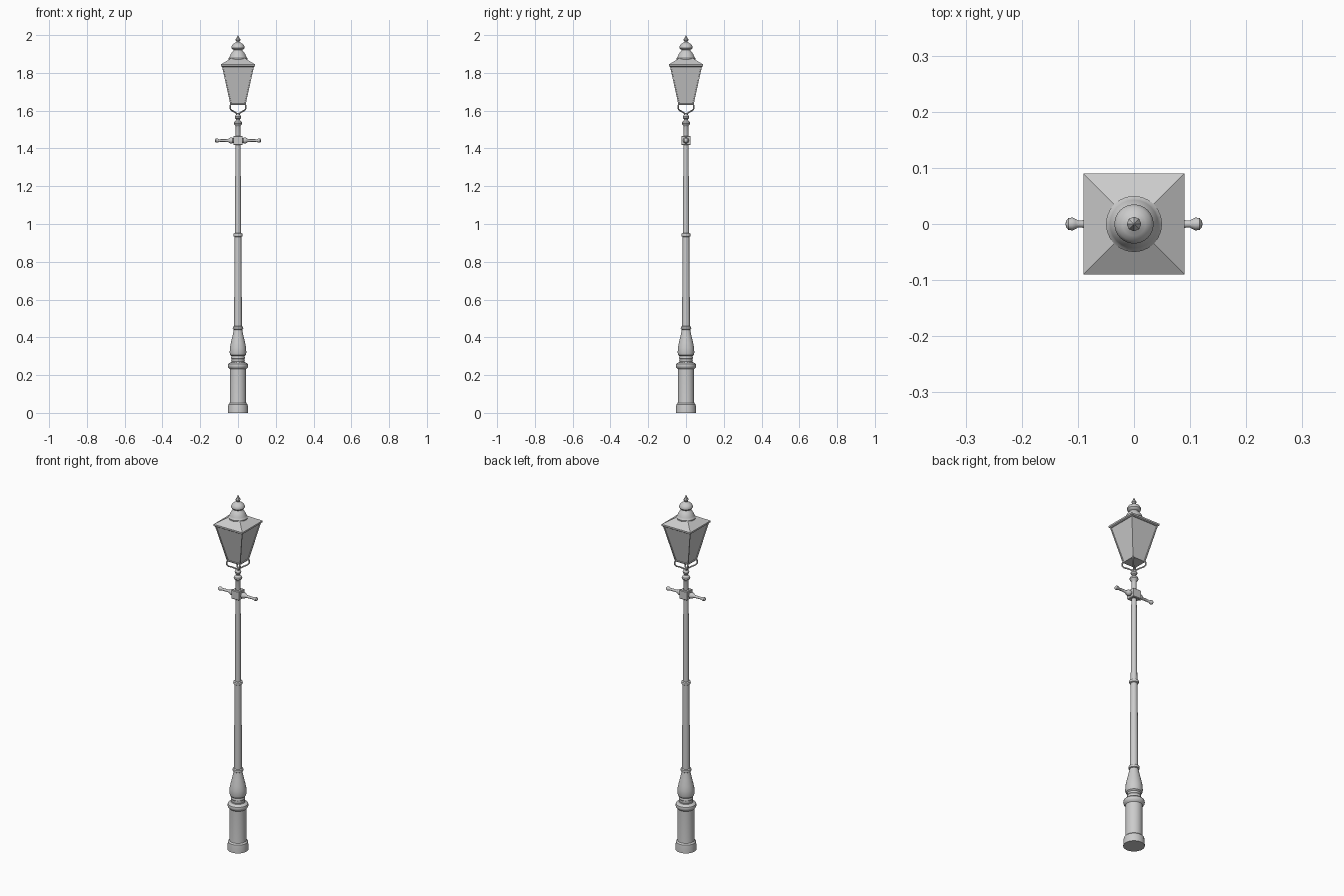
import bpy, bmesh, math
from mathutils import Matrix, Vector

if "Cube" in bpy.data.objects:
    bpy.data.objects.remove(bpy.data.objects["Cube"])


def finish(name, bm, smooth=True):
    bmesh.ops.remove_doubles(bm, verts=bm.verts, dist=1e-6)
    bmesh.ops.recalc_face_normals(bm, faces=bm.faces)
    me = bpy.data.meshes.new(name)
    bm.to_mesh(me)
    bm.free()
    ob = bpy.data.objects.new(name, me)
    bpy.context.collection.objects.link(ob)
    if smooth:
        bpy.ops.object.select_all(action='DESELECT')
        ob.select_set(True)
        bpy.context.view_layer.objects.active = ob
        bpy.ops.object.shade_smooth_by_angle(angle=math.radians(35))
    return ob


def loft(bm, rings):
    for a, b in zip(rings, rings[1:]):
        n = len(a)
        for i in range(n):
            bm.faces.new((a[i], a[(i + 1) % n], b[(i + 1) % n], b[i]))
    bm.faces.new(rings[0][::-1])
    bm.faces.new(rings[-1])


def lathe(name, profile, sides=20, matrix=Matrix()):
    """Revolve (radius, height) points about the local z axis."""
    bm = bmesh.new()
    rings = [[bm.verts.new(matrix @ Vector((r * math.cos(math.tau * i / sides),
                                            r * math.sin(math.tau * i / sides), z)))
              for i in range(sides)] for r, z in profile]
    loft(bm, rings)
    return finish(name, bm)


def square_loft(bm, sections):
    """Stack square sections given as (half width, height)."""
    loft(bm, [[bm.verts.new((sx * h, sy * h, z))
               for sx, sy in ((-1, -1), (1, -1), (1, 1), (-1, 1))] for h, z in sections])


# Base pedestal with plinth and collar
lathe("base_pedestal", [
    (.054, 0), (.053, .03), (.051, .045), (.044, .052), (.043, .06), (.043, .232),
    (.047, .236), (.052, .242), (.054, .25), (.052, .259), (.045, .265), (.036, .268),
    (.034, .272), (.036, .278), (.035, .286), (.031, .29)], 24)

# Vase-shaped lower column
lathe("vase_column", [
    (.031, .282), (.036, .288), (.036, .296), (.034, .3), (.041, .306), (.044, .318),
    (.043, .345), (.038, .37), (.031, .4), (.025, .425), (.022, .441)], 24)

# Slender tapered shaft with rings
lathe("shaft", [
    (.022, .44), (.027, .443), (.028, .449), (.027, .455), (.021, .459), (.0175, .932),
    (.023, .935), (.025, .942), (.023, .949), (.0165, .952), (.0135, 1.42),
    (.012, 1.515), (.014, 1.52), (.017, 1.523), (.022, 1.531), (.021, 1.54),
    (.014, 1.546), (.011, 1.55), (.011, 1.556), (.016, 1.561), (.017, 1.568),
    (.012, 1.576), (.008, 1.588)])

# Ladder rest block and handles
bm = bmesh.new()
square_loft(bm, [(.021, 1.417), (.024, 1.42), (.024, 1.464), (.021, 1.467)])
finish("ladder_block", bm, False)
for side, name in ((1, "right"), (-1, "left")):
    m = Matrix.Translation((0, 0, 1.442)) @ Matrix.Rotation(side * math.pi / 2, 4, 'Y')
    lathe(name + "_ladder_bar", [
        (.013, .02), (.013, .026), (.016, .03), (.016, .04), (.012, .047), (.0075, .054),
        (.0065, .1), (.009, .104), (.0115, .11), (.0105, .117), (.006, .121), (.001, .122)],
        12, m)

# Four curved cradle arms rising to the lantern corners
arm_path = [(.004, 1.573), (.012, 1.586), (.03, 1.595), (.05, 1.602),
            (.059, 1.612), (.059, 1.623), (.053, 1.637)]
for k in range(4):
    a = math.radians(45 + 90 * k)
    d, t = Vector((math.cos(a), math.sin(a), 0)), Vector((-math.sin(a), math.cos(a), 0))
    pts = [d * r + Vector((0, 0, z)) for r, z in arm_path]
    bm = bmesh.new()
    rings = []
    for i, p in enumerate(pts):
        tan = (pts[min(i + 1, len(pts) - 1)] - pts[max(i - 1, 0)]).normalized()
        n = tan.cross(t)
        rings.append([bm.verts.new(p + .004 * (n * math.cos(math.tau * j / 8)
                                             + t * math.sin(math.tau * j / 8)))
                      for j in range(8)])
    loft(bm, rings)
    finish("cradle_arm_%d" % (k + 1), bm)

# Lantern body with recessed glazed panels
bm = bmesh.new()
square_loft(bm, [(.04, 1.63), (.085, 1.836)])
bmesh.ops.recalc_face_normals(bm, faces=bm.faces)
panels = [f for f in bm.faces if abs(f.normal.z) < .9]
bmesh.ops.inset_individual(bm, faces=panels, thickness=.008)
bmesh.ops.inset_individual(bm, faces=panels, thickness=.0005, depth=-.004)
finish("lantern_body", bm, False)

# Eaves and pyramid roof
bm = bmesh.new()
square_loft(bm, [(.084, 1.832), (.09, 1.836), (.09, 1.845), (.036, 1.878)])
finish("lantern_roof", bm, False)

# Chimney, dome and finial
lathe("chimney", [
    (.044, 1.866), (.05, 1.872), (.05, 1.878), (.045, 1.883), (.043, 1.889),
    (.038, 1.9), (.031, 1.911), (.024, 1.917), (.022, 1.921), (.03, 1.925),
    (.035, 1.932), (.035, 1.939), (.03, 1.949), (.021, 1.956), (.012, 1.961), (.008, 1.964)], 24)
lathe("finial", [
    (.008, 1.96), (.008, 1.966), (.013, 1.973), (.012, 1.978), (.006, 1.988), (.001, 2.0)], 8)
